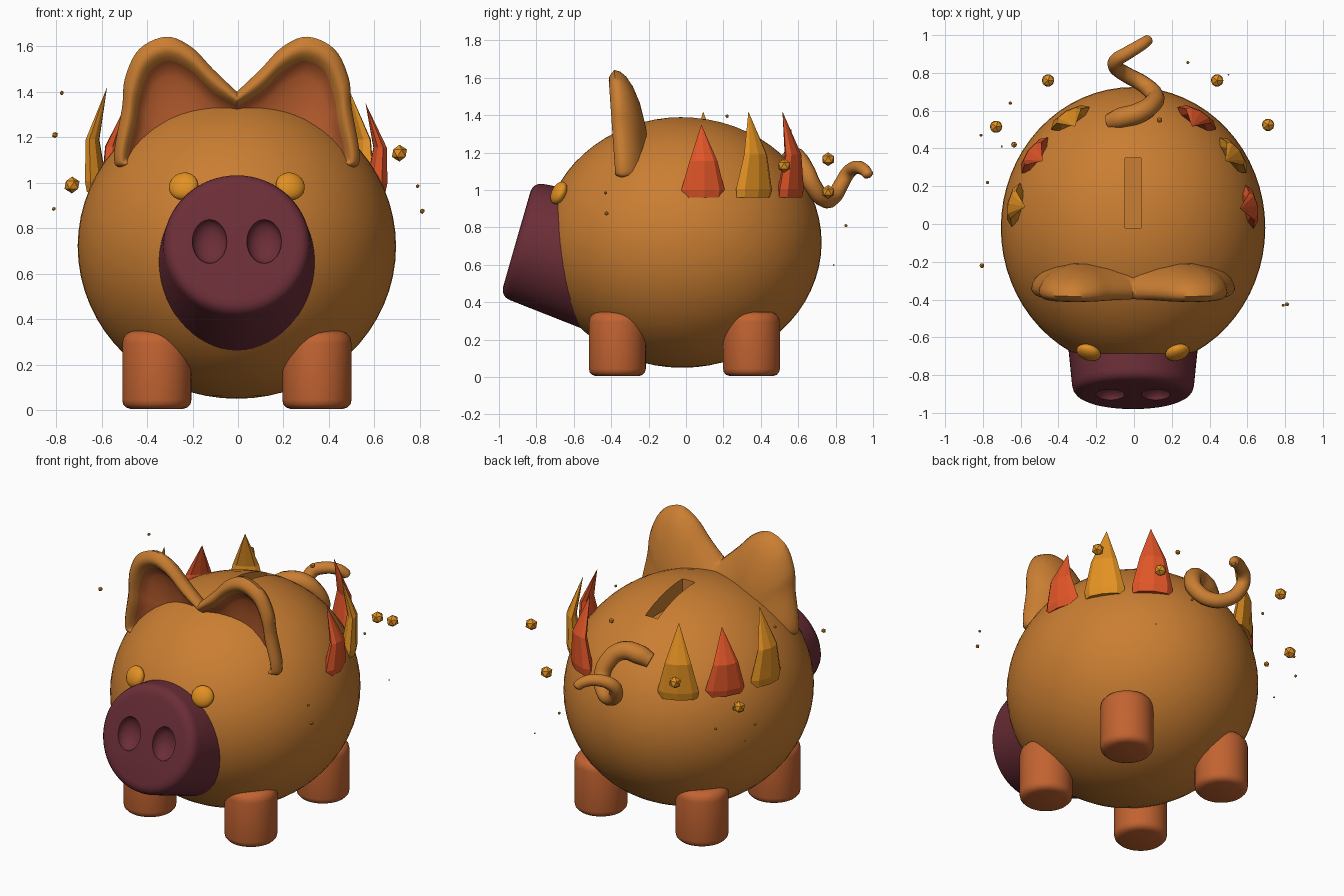
import bpy, bmesh, math
from mathutils import Vector

if "Cube" in bpy.data.objects:
    bpy.data.objects.remove(bpy.data.objects["Cube"])

CX = -0.005  # mirror plane of the animal


def material(name, rgb):
    m = bpy.data.materials.new(name)
    lin = [((c / 255 + 0.055) / 1.055) ** 2.4 for c in rgb]
    m.diffuse_color = (*lin, 1)
    m.use_nodes = True
    m.node_tree.nodes["Principled BSDF"].inputs["Base Color"].default_value = m.diffuse_color
    return m


SKIN = material("caramel skin", (202, 126, 50))
CLAY = material("clay legs and inner ears", (194, 99, 49))
PLUM = material("plum snout", (108, 46, 56))
GOLD = material("gold", (226, 145, 34))
RED = material("flame red", (226, 86, 40))


def finish(name, bm, mats, loc=(0, 0, 0), rot=(0, 0, 0), angle=None):
    bmesh.ops.recalc_face_normals(bm, faces=bm.faces)
    me = bpy.data.meshes.new(name)
    bm.to_mesh(me)
    bm.free()
    ob = bpy.data.objects.new(name, me)
    bpy.context.collection.objects.link(ob)
    for m in mats:
        me.materials.append(m)
    ob.location, ob.rotation_euler = loc, rot
    if angle:
        smooth(ob, angle)
    return ob


def activate(ob):
    bpy.ops.object.select_all(action='DESELECT')
    ob.select_set(True)
    bpy.context.view_layer.objects.active = ob


def smooth(ob, angle):
    activate(ob)
    bpy.ops.object.shade_smooth_by_angle(angle=math.radians(angle))


def ellipsoid(name, mats, loc, scale, rot=(0, 0, 0), seg=32, angle=60):
    bm = bmesh.new()
    bmesh.ops.create_uvsphere(bm, u_segments=seg, v_segments=seg // 2, radius=1)
    bmesh.ops.scale(bm, vec=scale, verts=bm.verts)
    return finish(name, bm, mats, loc, rot, angle)


def lathe(name, mat, profile, loc, rot=(0, 0, 0), seg=48):
    bm = bmesh.new()
    vs = [bm.verts.new((r, 0, z)) for r, z in profile]
    es = [bm.edges.new(p) for p in zip(vs, vs[1:])]
    bmesh.ops.spin(bm, geom=vs + es, axis=(0, 0, 1), cent=(0, 0, 0),
                   steps=seg, angle=2 * math.pi)
    bmesh.ops.remove_doubles(bm, verts=bm.verts, dist=1e-4)
    return finish(name, bm, [mat], loc, rot, 40)


def cut(ob, cutter):
    mod = ob.modifiers.new("cut", 'BOOLEAN')
    mod.object, mod.operation, mod.solver = cutter, 'DIFFERENCE', 'EXACT'
    bpy.context.view_layer.update()
    activate(ob)
    bpy.ops.object.modifier_apply(modifier=mod.name)
    bpy.data.objects.remove(cutter)


# Body with coin slot
body = ellipsoid("body", [SKIN], (CX, -0.02, 0.72), (0.7, 0.745, 0.67), seg=64)
bm = bmesh.new()
bmesh.ops.create_cube(bm, size=1)
bmesh.ops.scale(bm, vec=(0.086, 0.37, 0.3), verts=bm.verts)
cut(body, finish("slot_cutter", bm, [], (CX, 0.165, 1.41)))
smooth(body, 35)

# Snout with nostrils
TILT = math.radians(74)
snout_at = Vector((CX, -0.905, 0.737))
snout = lathe("snout", PLUM, [(0, 0), (0.26, 0), (0.285, -0.004), (0.303, -0.014),
              (0.316, -0.03), (0.323, -0.055), (0.366, -0.5), (0, -0.5)],
              snout_at, (TILT, 0, 0), 64)
up = Vector((0, math.cos(TILT), math.sin(TILT)))
for s in (-1, 1):
    at = snout_at + up * 0.005 + Vector((0.12 * s, 0, 0))
    cut(snout, ellipsoid("nostril_cutter", [], at, (0.076, 0.1, 0.06), (TILT, 0, 0)))
smooth(snout, 35)

# Eyes
for s, side in ((-1, "left"), (1, "right")):
    ellipsoid("eye_" + side, [GOLD], (CX + 0.235 * s, -0.68, 0.985), (0.066, 0.036, 0.064),
              (math.radians(-25), 0, math.radians(18 * s)), 24)

# Legs
for sx, side in ((-1, "left"), (1, "right")):
    for y, end in ((-0.367, "front"), (0.35, "back")):
        lathe(f"{end}_leg_{side}", CLAY,
              [(0, 0.005), (0.115, 0.005), (0.135, 0.012), (0.148, 0.026), (0.152, 0.045),
               (0.152, 0.295), (0.147, 0.318), (0.132, 0.337), (0.11, 0.347), (0, 0.35)],
              (CX + 0.352 * sx, y, 0))


# Ears: cupped shells swept around an outline, mirrored
def spline(pts, k=5):
    out, n = [], len(pts)
    for i in range(n):
        a, b, c, d = (Vector(pts[(i + j) % n]) for j in (-1, 0, 1, 2))
        for t in (j / k for j in range(k)):
            out.append(0.5 * (2 * b + (c - a) * t + (2 * a - 5 * b + 4 * c - d) * t * t
                              + (3 * b - a - 3 * c + d) * t ** 3))
    return out


outer = spline([(-0.1, 1.31), (0, 1.40), (0.105, 1.50), (0.2, 1.597), (0.31, 1.642),
                (0.43, 1.587), (0.492, 1.46), (0.505, 1.33), (0.54, 1.12), (0.5, 1.065),
                (0.3, 1.08), (0.1, 1.15), (-0.1, 1.21)])
inner = spline([(-0.1, 1.27), (0, 1.335), (0.105, 1.40), (0.206, 1.495), (0.3, 1.535),
                (0.385, 1.49), (0.43, 1.367), (0.445, 1.26), (0.475, 1.13), (0.455, 1.1),
                (0.3, 1.13), (0.1, 1.19), (-0.1, 1.24)])
core = Vector((0.25, 1.2))
bm = bmesh.new()
loops, N = [], len(outer)
sections = [("cup", s) for s in (0.02, 0.3, 0.6, 0.8, 0.93)]
sections += [("rim", t / 6) for t in range(7)]
sections += [("back", s) for s in (0.98, 0.92, 0.8, 0.6, 0.3, 0.02)]
for kind, s in sections:
    ring = []
    for p, q in zip(outer, inner):
        if kind == "cup":
            v, dy = core.lerp(q, s), 0.08 * math.sqrt(1 - s * s)
        elif kind == "rim":
            v, dy = q.lerp(p, s), -0.034 * math.sin(math.pi * s)
        else:
            v, dy = core.lerp(p, s), 0.155 * math.sqrt(1 - s * s)
        ring.append(bm.verts.new((v.x, -0.345 - 0.07 * (v.y - 1.1) + dy, v.y)))
    loops.append(ring)
for k, (a, b) in enumerate(zip(loops, loops[1:])):
    for i in range(N):
        f = bm.faces.new((a[i], a[(i + 1) % N], b[(i + 1) % N], b[i]))
        f.material_index = 1 if k < 5 else 0
bm.faces.new(loops[0]).material_index = 1
bm.faces.new(loops[-1])
bmesh.ops.recalc_face_normals(bm, faces=bm.faces)
bmesh.ops.bisect_plane(bm, geom=bm.verts[:] + bm.edges[:] + bm.faces[:], plane_co=(0, 0, 0),
                       plane_no=(1, 0, 0), clear_inner=True)
ears = finish("ears", bm, [SKIN, CLAY], (CX, 0, 0), angle=60)
ears.modifiers.new("mirror", 'MIRROR')

# Curly tail
path = [(-0.13, 0.54, 1.13, 0.045), (-0.07, 0.56, 1.16, 0.056), (0.03, 0.59, 1.17, 0.054),
        (0.1, 0.64, 1.1, 0.05), (0.11, 0.68, 1.02, 0.047), (0.05, 0.74, 0.95, 0.044),
        (-0.04, 0.79, 0.965, 0.042), (-0.095, 0.83, 1.03, 0.04), (-0.095, 0.865, 1.09, 0.038),
        (-0.035, 0.905, 1.12, 0.036), (0.04, 0.95, 1.11, 0.033), (0.075, 0.975, 1.08, 0.028),
        (0.08, 0.98, 1.07, 0.012)]
cu = bpy.data.curves.new("tail", 'CURVE')
cu.dimensions, cu.bevel_depth, cu.bevel_resolution = '3D', 1, 4
cu.use_fill_caps, cu.resolution_u = True, 6
sp = cu.splines.new('BEZIER')
sp.bezier_points.add(len(path) - 1)
for bp, (x, y, z, r) in zip(sp.bezier_points, path):
    bp.co, bp.radius = (x, y, z), r
    bp.handle_left_type = bp.handle_right_type = 'AUTO'
cu.materials.append(SKIN)
bpy.context.collection.objects.link(bpy.data.objects.new("tail", cu))


# Faceted flames around the back
def flame(name, mat, x, y, top):
    h, sides = top - 0.96, 8
    bm = bmesh.new()
    rings = []
    for f, w in ((0, 0.95), (0.1, 1.0), (0.5, 0.64)):
        rings.append([bm.verts.new((0.045 * w * math.cos(a) + 0.02 * math.sin(math.pi * f),
                                    0.118 * w * math.sin(a), h * f))
                      for a in (2 * math.pi * i / sides for i in range(sides))])
    tip = bm.verts.new((-0.045, 0, h))
    for a, b in zip(rings, rings[1:]):
        for i in range(sides):
            j = (i + 1) % sides
            bm.faces.new((a[i], a[j], b[j], b[i]))
    for i in range(sides):
        bm.faces.new((rings[-1][i], rings[-1][(i + 1) % sides], tip))
    bm.faces.new(rings[0])
    finish(name, bm, [mat], (x, y, 0.96), (0, 0, math.atan2(y + 0.02, x)))


for i, (mat, x, y, top) in enumerate([
        (RED, 0.605, 0.09, 1.35), (GOLD, 0.52, 0.36, 1.42), (RED, 0.33, 0.555, 1.42),
        (GOLD, -0.62, 0.1, 1.42), (RED, -0.52, 0.36, 1.36), (GOLD, -0.335, 0.555, 1.41)]):
    flame(f"flame_{i + 1}", mat, x, y, top)

# Floating sparks
sparks = [(-0.73, 0.515, 0.99, 0.037), (0.71, 0.525, 1.13, 0.037), (0.44, 0.76, 0.99, 0.037),
          (-0.455, 0.76, 1.165, 0.037), (-0.775, 0.22, 1.395, 0.01), (-0.805, -0.22, 1.21, 0.014),
          (-0.81, 0.47, 0.885, 0.009), (-0.655, 0.64, 0.88, 0.01), (-0.7, 0.41, 0.73, 0.006),
          (-0.635, 0.42, 0.92, 0.017), (0.79, -0.43, 0.985, 0.009), (0.81, -0.425, 0.875, 0.012),
          (0.285, 0.855, 0.81, 0.009), (0.5, 0.79, 0.6, 0.005), (0.135, 0.55, 1.315, 0.016)]
for i, (x, y, z, r) in enumerate(sparks):
    bm = bmesh.new()
    bmesh.ops.create_icosphere(bm, subdivisions=1, radius=r)
    finish(f"spark_{i + 1}", bm, [GOLD], (x, y, z))
